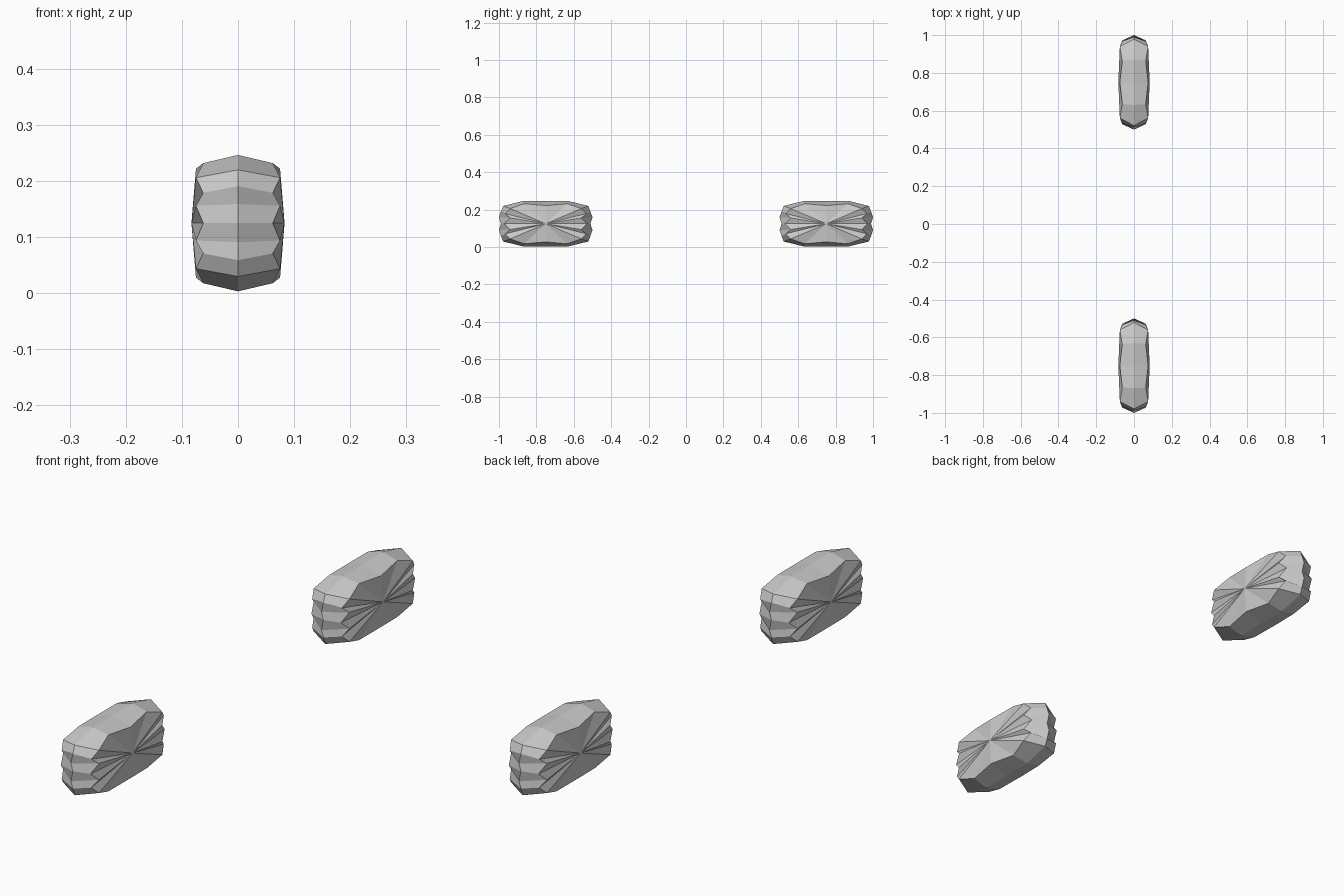
import bpy, bmesh

if "Cube" in bpy.data.objects:
    bpy.data.objects.remove(bpy.data.objects["Cube"])

grey = bpy.data.materials.new("light grey")
grey.diffuse_color = (0.6, 0.6, 0.6, 1)
grey.use_nodes = True
grey.node_tree.nodes["Principled BSDF"].inputs["Base Color"].default_value = grey.diffuse_color

MID_Z = 0.1245
# Quarter outline, end middle -> top middle:
# (seam y, seam z), (side x, side y, side z), relative to the pad centre
QUARTER = [
    ((0.239, 0.000), (0.062, 0.222, 0.000)),   # groove
    ((0.250, 0.034), (0.075, 0.190, 0.031)),   # ridge
    ((0.239, 0.066), (0.062, 0.217, 0.054)),   # groove
    ((0.228, 0.095), (0.075, 0.190, 0.081)),   # corner ridge
    ((0.120, 0.1215), (0.062, 0.115, 0.107)),  # top groove
    ((0.000, 0.1215), (0.075, 0.000, 0.097)),  # top ridge
]


def full_ring():
    """Mirror the quarter outline into a closed ring."""
    half = QUARTER + [((-s[0], s[1]), (p[0], -p[1], p[2])) for s, p in QUARTER[-2::-1]]
    lower = [((s[0], -s[1]), (p[0], p[1], -p[2])) for s, p in half[-2:0:-1]]
    return half + lower


def make_pad(name, y):
    bm = bmesh.new()
    ring = full_ring()
    n = len(ring)
    seam = [bm.verts.new((0, s[0], s[1])) for s, _ in ring]
    for sx in (1, -1):
        # ridged rim and bulging side
        side = [bm.verts.new((sx * p[0], p[1], p[2])) for _, p in ring]
        hub = bm.verts.new((sx * 0.083, 0, 0))
        for i in range(n):
            j = (i + 1) % n
            bm.faces.new((seam[i], seam[j], side[j], side[i]))
            bm.faces.new((side[i], side[j], hub))
    bmesh.ops.recalc_face_normals(bm, faces=bm.faces)
    mesh = bpy.data.meshes.new(name)
    bm.to_mesh(mesh)
    bm.free()
    mesh.materials.append(grey)
    obj = bpy.data.objects.new(name, mesh)
    obj.location = (0, y, MID_Z)
    bpy.context.collection.objects.link(obj)


# Two matching faceted pads
make_pad("front_pad", -0.75)
make_pad("back_pad", 0.75)
